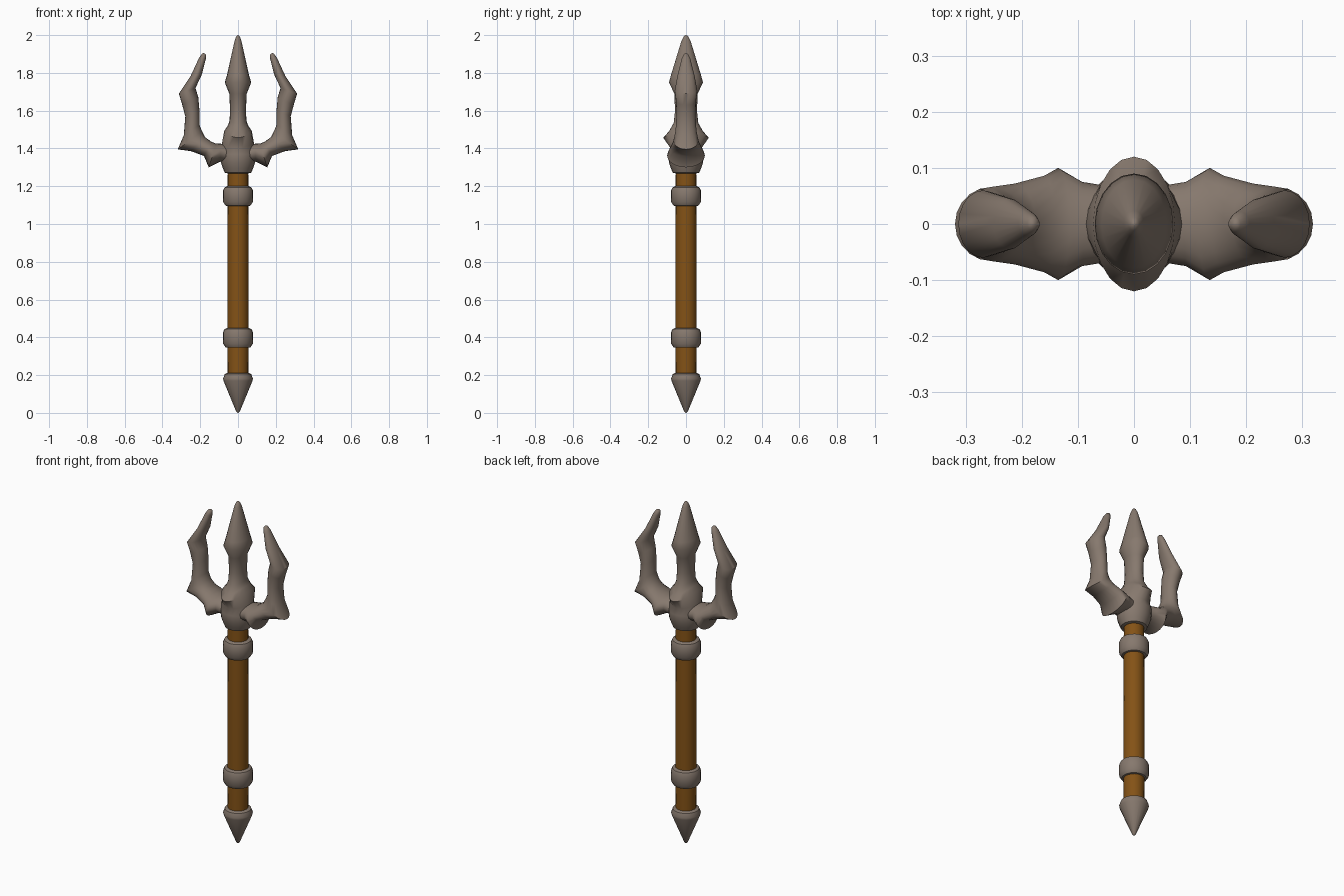
import bpy, bmesh, math
from mathutils import Vector

cube = bpy.data.objects.get("Cube")
if cube:
    bpy.data.objects.remove(cube, do_unlink=True)


def material(name, colour):
    m = bpy.data.materials.new(name)
    m.use_nodes = True
    m.diffuse_color = (*colour, 1)
    m.node_tree.nodes["Principled BSDF"].inputs["Base Color"].default_value = (*colour, 1)
    return m


metal = material("grey brown metal", (0.24, 0.19, 0.155))
wood = material("brown wood", (0.23, 0.085, 0.008))


def loft(name, rings, mat, angle=40):
    """Skin a list of closed rings and cap both ends."""
    bm = bmesh.new()
    loops = [[bm.verts.new(p) for p in ring] for ring in rings]
    n = len(loops[0])
    for a, b in zip(loops, loops[1:]):
        for i in range(n):
            j = (i + 1) % n
            bm.faces.new((a[i], a[j], b[j], b[i]))
    bm.faces.new(loops[0][::-1])
    bm.faces.new(loops[-1])
    bmesh.ops.recalc_face_normals(bm, faces=bm.faces)
    mesh = bpy.data.meshes.new(name)
    bm.to_mesh(mesh)
    bm.free()
    mesh.materials.append(mat)
    obj = bpy.data.objects.new(name, mesh)
    bpy.context.collection.objects.link(obj)
    bpy.ops.object.select_all(action="DESELECT")
    obj.select_set(True)
    bpy.context.view_layer.objects.active = obj
    bpy.ops.object.shade_smooth_by_angle(angle=math.radians(angle))
    return obj


def ellipse(centre, across, depth, n=20):
    """Ring spanned by two half-axis vectors."""
    turns = [2 * math.pi * i / n for i in range(n)]
    return [centre + across * math.cos(t) + depth * math.sin(t) for t in turns]


def upright(z, rx, ry, lift=0):
    """Horizontal ring whose sides rise and whose front and back dip by lift."""
    ring = ellipse(Vector((0, 0, z)), Vector((rx, 0, 0)), Vector((0, ry, 0)))
    for p in ring:
        p.z += lift * ((p.x / rx) ** 2 - (p.y / ry) ** 2)
    return ring


def turned(name, profile, mat):
    return loft(name, [upright(z, r, r) for z, r in profile], mat)


# Shaft, collars and butt spike
turned("shaft", [(0.19, 0.054), (0.4, 0.057), (1.1, 0.055), (1.32, 0.054)], wood)
for name, z in (("lower_collar", 0.345), ("upper_collar", 1.095)):
    turned(name, [(z, 0.057), (z + 0.002, 0.066), (z + 0.022, 0.079), (z + 0.08, 0.08),
                  (z + 0.098, 0.072), (z + 0.105, 0.057)], metal)
turned("butt_spike", [(0, 0.003), (0.008, 0.01), (0.17, 0.077), (0.182, 0.079),
                      (0.205, 0.07), (0.212, 0.055)], metal)

# Hub with a flared, dipping lip that runs into the centre blade
hub = [(1.268, 0.056, 0.056, 0), (1.272, 0.07, 0.07, 0), (1.295, 0.08, 0.08, 0),
       (1.325, 0.09, 0.09, 0), (1.37, 0.094, 0.096, 0), (1.415, 0.085, 0.085, 0.01),
       (1.475, 0.073, 0.12, 0.018), (1.505, 0.055, 0.09, 0.014), (1.54, 0.045, 0.065, 0.005),
       (1.6, 0.042, 0.058, 0), (1.69, 0.046, 0.062, 0), (1.75, 0.07, 0.09, 0),
       (1.79, 0.058, 0.079, 0), (1.97, 0.018, 0.024, 0), (1.992, 0.01, 0.012, 0),
       (2.0, 0.003, 0.003, 0)]
loft("hub_and_centre_blade", [upright(*r) for r in hub], metal, 50)

# Side prong sections: inner edge x, z, outer edge x, z, half depth
sections = [(0.03, 1.41, 0.03, 1.32, 0.065), (0.09, 1.425, 0.095, 1.33, 0.075),
            (0.115, 1.425, 0.155, 1.30, 0.1), (0.14, 1.435, 0.18, 1.36, 0.086),
            (0.175, 1.46, 0.25, 1.386, 0.072), (0.19, 1.49, 0.319, 1.395, 0.066),
            (0.204, 1.525, 0.287, 1.47, 0.055), (0.204, 1.6, 0.279, 1.57, 0.05),
            (0.21, 1.67, 0.295, 1.63, 0.053), (0.225, 1.72, 0.313, 1.69, 0.06),
            (0.192, 1.79, 0.25, 1.785, 0.045), (0.17, 1.875, 0.206, 1.88, 0.022),
            (0.168, 1.895, 0.19, 1.902, 0.012), (0.176, 1.903, 0.182, 1.905, 0.003)]
for name, side in (("left_prong", 1), ("right_prong", -1)):
    rings = []
    for xi, zi, xo, zo, depth in sections:
        inner, outer = Vector((side * xi, 0, zi)), Vector((side * xo, 0, zo))
        rings.append(ellipse((inner + outer) / 2, (outer - inner) / 2, Vector((0, depth, 0))))
    loft(name, rings, metal, 50)
